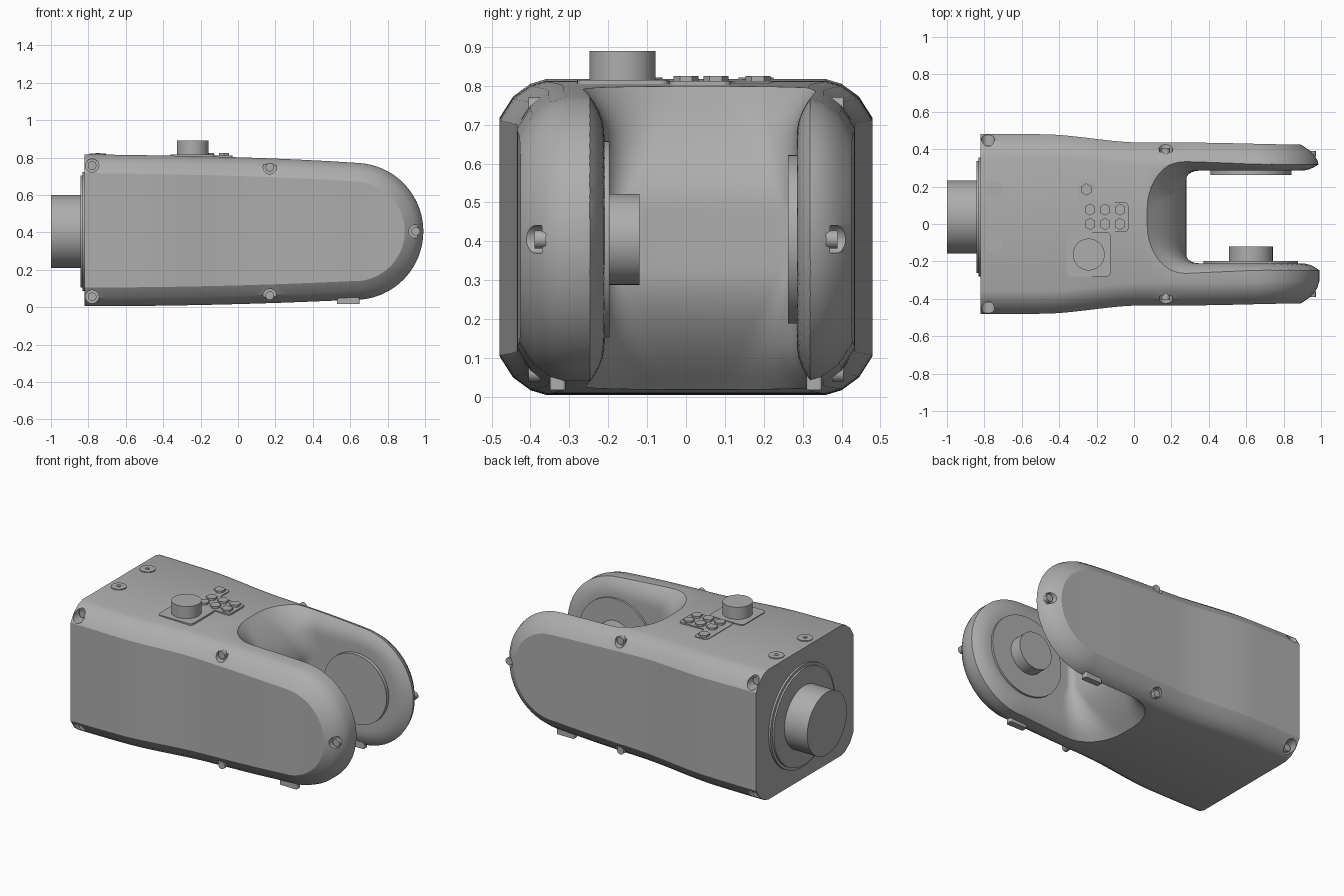
import bpy, bmesh, math
from mathutils import Vector

if "Cube" in bpy.data.objects:
    bpy.data.objects.remove(bpy.data.objects["Cube"])

GREY = (0.42, 0.42, 0.42, 1)
mat = bpy.data.materials.new("plain grey")
mat.use_nodes = True
mat.diffuse_color = GREY
mat.node_tree.nodes["Principled BSDF"].inputs["Base Color"].default_value = GREY

MID = 0.405      # height of the long axis
PIVOT = 0.625    # x of the fork pivot and nose centre


def finish(name, bm):
    bmesh.ops.remove_doubles(bm, verts=bm.verts, dist=1e-5)
    bmesh.ops.recalc_face_normals(bm, faces=bm.faces)
    mesh = bpy.data.meshes.new(name)
    bm.to_mesh(mesh)
    bm.free()
    mesh.materials.append(mat)
    ob = bpy.data.objects.new(name, mesh)
    bpy.context.collection.objects.link(ob)
    return ob


def smooth(ob, angle=32):
    bpy.ops.object.select_all(action="DESELECT")
    ob.select_set(True)
    bpy.context.view_layer.objects.active = ob
    bpy.ops.object.shade_smooth_by_angle(angle=math.radians(angle))


def rod(name, start, end, r, sides=48):
    """Cylinder between two points."""
    a, b = Vector(start), Vector(end)
    bm = bmesh.new()
    bmesh.ops.create_cone(bm, cap_ends=True, segments=sides, radius1=r,
                          radius2=r, depth=(b - a).length)
    bm.transform((b - a).to_track_quat("Z", "Y").to_matrix().to_4x4())
    bmesh.ops.translate(bm, vec=(a + b) / 2, verts=bm.verts)
    ob = finish(name, bm)
    if sides > 8:
        smooth(ob)
    return ob


def slab(name, outline, z0, z1, round_by=0.02):
    """Extruded outline with rounded upright corners."""
    bm = bmesh.new()
    face = bm.faces.new([bm.verts.new((x, y, z0)) for x, y in outline])
    new = bmesh.ops.extrude_face_region(bm, geom=[face])["geom"]
    bmesh.ops.translate(bm, vec=(0, 0, z1 - z0),
                        verts=[v for v in new if isinstance(v, bmesh.types.BMVert)])
    upright = [e for e in bm.edges if abs(e.verts[0].co.z - e.verts[1].co.z) > 1e-4]
    bmesh.ops.bevel(bm, geom=upright, offset=round_by, segments=4,
                    profile=0.5, affect="EDGES")
    return finish(name, bm)


def cut(ob, cutter):
    mod = ob.modifiers.new("cut", "BOOLEAN")
    mod.operation, mod.solver, mod.object = "DIFFERENCE", "EXACT", cutter
    dg = bpy.context.evaluated_depsgraph_get()
    mesh = bpy.data.meshes.new_from_object(ob.evaluated_get(dg))
    ob.modifiers.clear()
    ob.data = mesh
    bpy.data.objects.remove(cutter)


def ease(t):
    t = min(max(t, 0), 1)
    return t * t * (3 - 2 * t)


def half_width(x):
    return 0.48 - 0.045 * ease((x + 0.5) / 0.55) - 0.01 * ease((x - 0.3) / 0.6)


# Main housing: side profile lofted across the width, rounded toward each side
def profile(inset):
    top, bottom = [], []
    for i in range(25):
        t = i / 24
        x = -0.82 + (PIVOT + 0.82) * t
        drop = 0.02 * t + 0.025 * t ** 3
        top.append((x, 0.817 - drop - inset))
        bottom.append((x, 0.005 + 0.035 * t ** 2 + inset))
    for i in range(1, 21):
        a = math.pi / 2 * (1 - i / 20)
        r = 0.366 - inset
        x = PIVOT + r * math.cos(a)
        top.append((x, MID + r * math.sin(a)))
        bottom.append((x, MID - r * math.sin(a)))
    return top, bottom


def housing():
    bm = bmesh.new()
    steps = [(0.1, 0), (0.045, 0.035), (0.012, 0.08), (0, 0.12)]
    layers = [(i, d, -1) for i, d in steps] + [(i, d, 1) for i, d in reversed(steps)]
    rings = []
    for inset, dy, s in layers:
        rings.append([[bm.verts.new((x, s * (half_width(x) - dy), z)) for x, z in line]
                      for line in profile(inset)])
    n = len(rings[0][0])
    for a, b in zip(rings, rings[1:]):
        for k in (0, 1):
            for i in range(n - 1):
                bm.faces.new((a[k][i], a[k][i + 1], b[k][i + 1], b[k][i]))
    for top, bottom in (rings[0], rings[-1]):
        for i in range(n - 1):
            bm.faces.new((top[i], top[i + 1], bottom[i + 1], bottom[i]))
    bm.faces.new([r[0][0] for r in rings] + [r[1][0] for r in reversed(rings)])
    return finish("housing", bm)


# Fork gap: a U outline that widens toward the top and bottom edges
def fork_gap():
    bm = bmesh.new()
    centre, half = 0.0375, 0.2475
    rows = []
    for j in range(41):
        z = -0.1 + 1.01 * j / 40
        t = min(max((abs(z - MID) - 0.08) / 0.32, 0), 1)
        back, r = 0.28 - 0.22 * t ** 1.8, 0.04 + 0.17 * t
        side = [(1.2 + (back + r - 1.2) * i / 30, half, 1) for i in range(30)]
        for i in range(11):
            a = math.pi / 2 * i / 10
            side.append((back + r - r * math.sin(a), half - r + r * math.cos(a), math.cos(a)))
        side += [(x, -y, -w) for x, y, w in reversed(side)]
        row = []
        for x, y, w in side:
            d = math.hypot(max(x - PIVOT, 0), z - MID)
            flare = 0.04 * min(max((d - 0.27) / 0.1, 0), 1.5) ** 2
            row.append(bm.verts.new((x, centre + y + w * flare, z)))
        rows.append(row)
    for a, b in zip(rows, rows[1:]):
        for i in range(len(a)):
            k = (i + 1) % len(a)
            bm.faces.new((a[i], a[k], b[k], b[i]))
    bm.faces.new(rows[0])
    bm.faces.new(rows[-1])
    return finish("gap_cutter", bm)


body = housing()
cut(body, fork_gap())

# Recessed side screws
for x, z, y in [(-0.78, 0.757, 0.4), (-0.78, 0.055, 0.4), (0.17, 0.748, 0.385),
                (0.17, 0.062, 0.385), (0.95, MID, 0.37)]:
    for s in (-1, 1):
        cut(body, rod("hole_cutter", (x, s * y, z), (x, s * 0.6, z), 0.036, 24))
        rod("side_screw", (x, s * (y - 0.01), z), (x, s * (y + 0.02), z), 0.023, 24)
smooth(body)

# Fork pivots
rod("front_pivot_disc", (PIVOT, -0.23, MID), (PIVOT, -0.197, MID), 0.253, 64)
rod("front_pivot_stub", (PIVOT, -0.21, MID), (PIVOT, -0.12, MID), 0.117)
rod("back_pivot_disc", (PIVOT, 0.3, MID), (PIVOT, 0.262, MID), 0.217, 64)

# Rear coupling
for name, x, r in [("rear_flange", -0.832, 0.318), ("rear_flange_lip", -0.843, 0.3),
                   ("rear_shaft", -1.0, 0.195)]:
    rod(name, (-0.8, 0.038, MID), (x, 0.038, MID), r, 64)

# Top screws
for y in (0.18, -0.105):
    rod("top_screw_washer", (-0.75, y, 0.8), (-0.75, y, 0.821), 0.045)
    rod("top_screw_pin", (-0.75, y, 0.8), (-0.75, y, 0.825), 0.012, 16)

# Knob and keypad
slab("knob_plate", [(-0.36, -0.28), (-0.125, -0.28), (-0.125, -0.045), (-0.36, -0.045)],
     0.79, 0.815)
rod("knob", (-0.242, -0.163, 0.79), (-0.242, -0.163, 0.89), 0.085)
slab("keypad_plate", [(-0.3, -0.042), (-0.03, -0.042), (-0.03, 0.115), (-0.21, 0.115),
                      (-0.21, 0.225), (-0.3, 0.225)], 0.785, 0.812)
keys = [(-0.235 + 0.08 * i, y) for i in range(3) for y in (0, 0.077)] + [(-0.255, 0.185)]
for x, y in keys:
    rod("key", (x, y, 0.79), (x, y, 0.825), 0.032, 6)

# Small feet under the fork tips
for s in (-1, 1):
    slab("foot", [(0.53, s * 0.35), (0.65, s * 0.35), (0.65, s * 0.31), (0.53, s * 0.31)],
         0.018, 0.06, 0.008)
